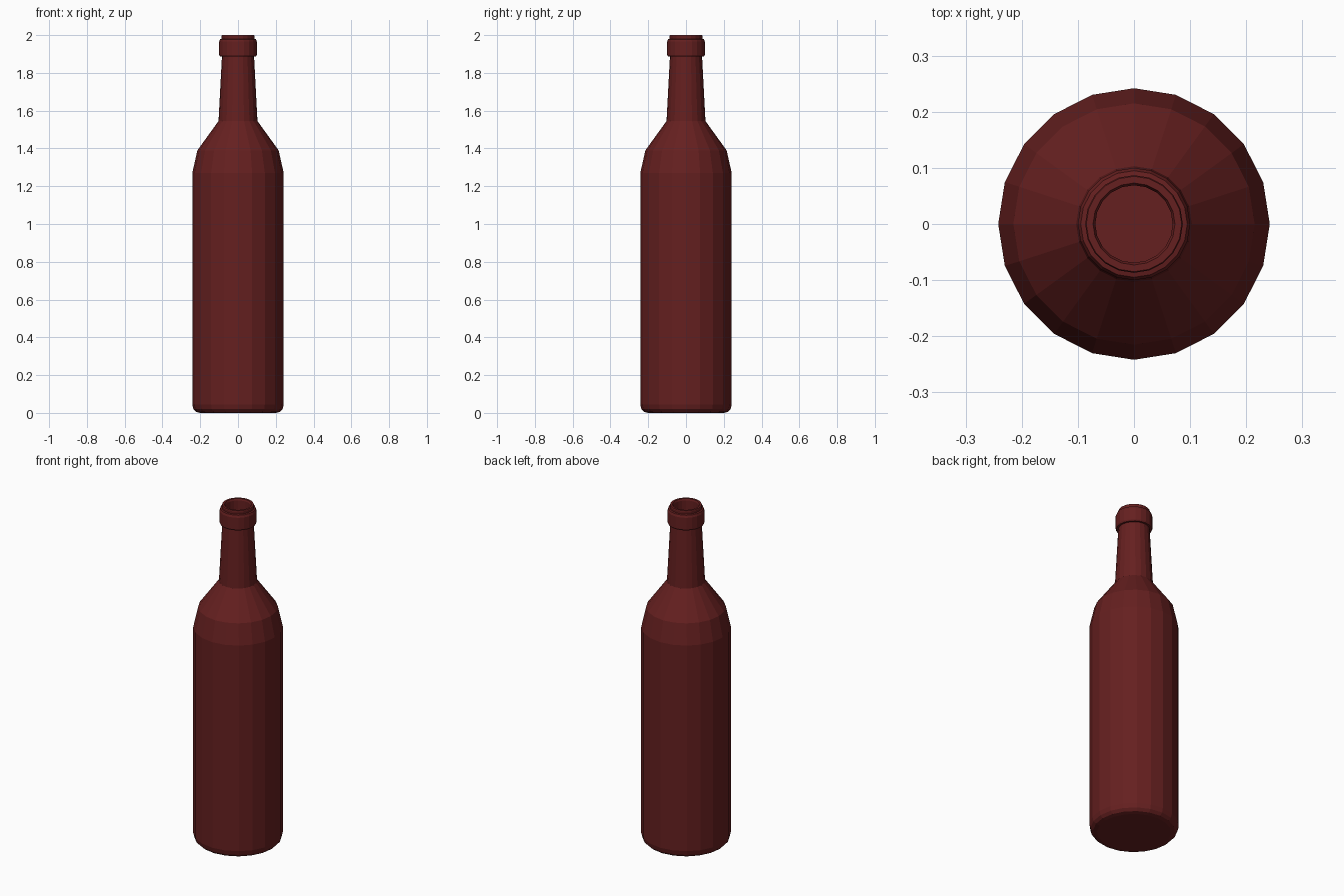
import bpy, bmesh
from math import sin, cos, pi

if "Cube" in bpy.data.objects:
    bpy.data.objects.remove(bpy.data.objects["Cube"])

SIDES = 20

glass = bpy.data.materials.new("dark_red_glass")
glass.diffuse_color = (0.13, 0.014, 0.014, 1)
glass.use_nodes = True
glass.node_tree.nodes["Principled BSDF"].inputs["Base Color"].default_value = glass.diffuse_color


def lathe(name, profile):
    """Revolve (radius, z) points; the first and last rings are capped."""
    bm = bmesh.new()
    rings = [[bm.verts.new((r * cos(2 * pi * i / SIDES), r * sin(2 * pi * i / SIDES), z))
              for i in range(SIDES)] for r, z in profile]
    for a, b in zip(rings, rings[1:]):
        for i in range(SIDES):
            j = (i + 1) % SIDES
            bm.faces.new((a[i], a[j], b[j], b[i]))
    bm.faces.new(rings[0][::-1])
    bm.faces.new(rings[-1])
    mesh = bpy.data.meshes.new(name)
    bm.to_mesh(mesh)
    bm.free()
    mesh.materials.append(glass)
    obj = bpy.data.objects.new(name, mesh)
    bpy.context.collection.objects.link(obj)
    return obj


lathe("bottle", [
    # rounded base
    (0.20, 0.0), (0.222, 0.005), (0.236, 0.02), (0.242, 0.045),
    # body and shoulder
    (0.242, 1.27), (0.215, 1.39), (0.103, 1.545),
    # neck and collar ring
    (0.085, 1.888), (0.096, 1.888), (0.1, 1.896), (0.1, 1.965), (0.095, 1.978),
    # lip and mouth recess
    (0.086, 1.98), (0.087, 1.995), (0.085, 2.0), (0.073, 2.0), (0.069, 1.99), (0.069, 1.93),
])
